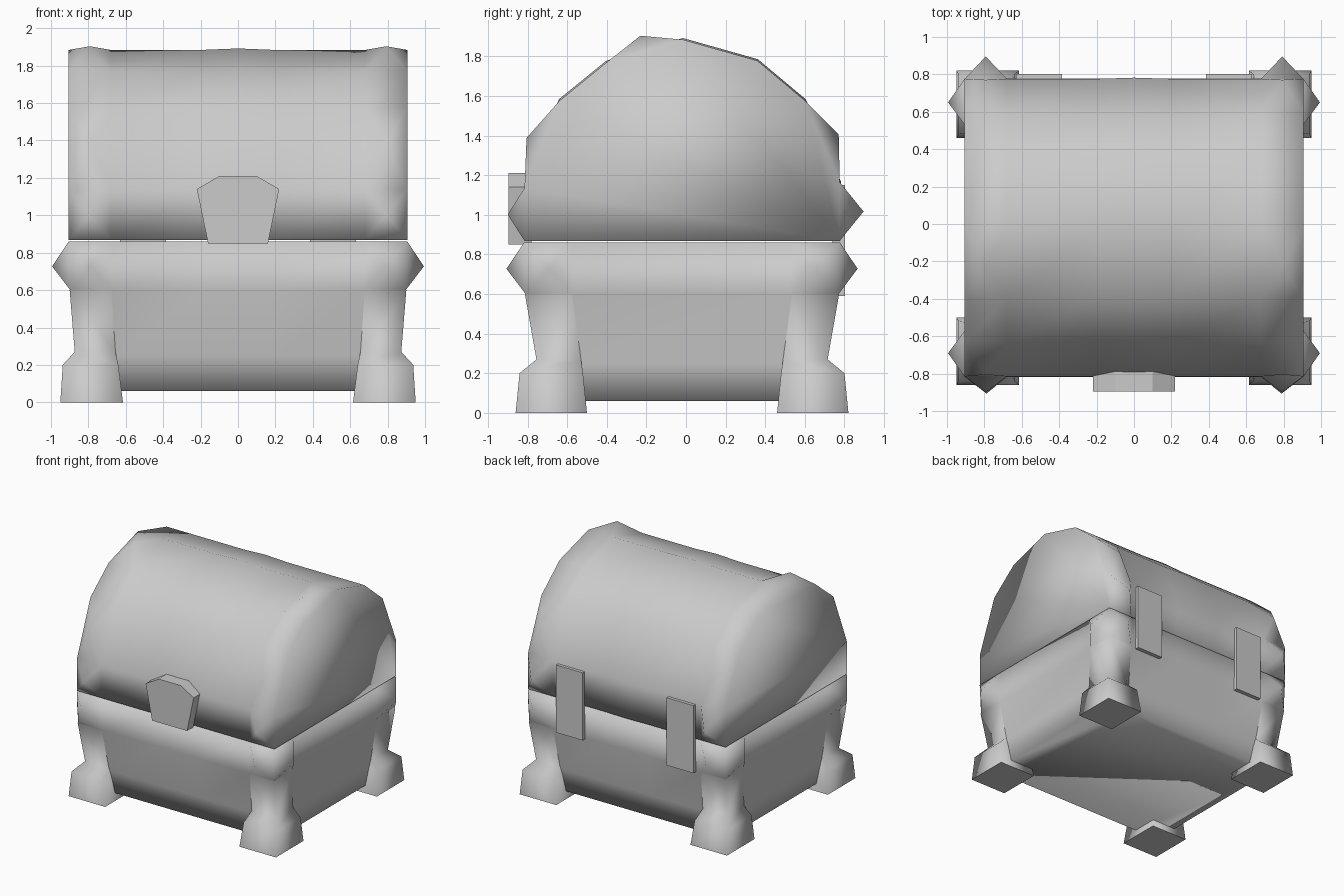
import bpy, bmesh

if "Cube" in bpy.data.objects:
    bpy.data.objects.remove(bpy.data.objects["Cube"])

grey = bpy.data.materials.new("plain grey")
grey.use_nodes = True
GREY = (0.6, 0.6, 0.6, 1)
grey.diffuse_color = GREY
grey.node_tree.nodes["Principled BSDF"].inputs["Base Color"].default_value = GREY

YC = -0.02  # depth centre of the chest


def finish(name, bm, smooth=True):
    for f in bm.faces:
        f.smooth = smooth and f.smooth
    mesh = bpy.data.meshes.new(name)
    bm.to_mesh(mesh)
    bm.free()
    mesh.materials.append(grey)
    ob = bpy.data.objects.new(name, mesh)
    bpy.context.collection.objects.link(ob)
    return ob


def loft(rings):
    """Skin closed rings; returns the mesh, the face grid and the rings of verts."""
    bm = bmesh.new()
    vs = [[bm.verts.new(p) for p in r] for r in rings]
    n = len(vs[0])
    grid = [[bm.faces.new((a[j], a[(j + 1) % n], b[(j + 1) % n], b[j]))
             for j in range(n)] for a, b in zip(vs, vs[1:])]
    for f in bm.faces:
        f.smooth = True
    return bm, grid, vs


def cap(bm, ring, smooth=True):
    f = bm.faces.new(ring)
    f.smooth = smooth


def stud(bm, face, height):
    """Raise a face into a low pyramid."""
    made = bmesh.ops.poke(bm, faces=[face], offset=height)
    for f in made["faces"]:
        f.smooth = True


def prism(name, outline, y0, y1):
    bm, _, vs = loft([[(x, y, z) for x, z in outline] for y in (y0, y1)])
    cap(bm, vs[0])
    cap(bm, vs[1])
    bmesh.ops.recalc_face_normals(bm, faces=bm.faces)
    return finish(name, bm, smooth=False)


# Chest body: flared box with corner studs on its upper band
def body_ring(z, hx, hy):
    xs = [t * hx for t in (-1, -0.75, -0.22, 0, 0.22, 0.75, 1)]
    ys = [-0.69 * hy, 0.69 * hy]
    pts = [(x, -hy) for x in xs] + [(hx, y) for y in ys]
    pts += [(x, hy) for x in reversed(xs)] + [(-hx, y) for y in reversed(ys)]
    return [(x, y + YC, z) for x, y in pts]


bm, grid, vs = loft([body_ring(*r) for r in (
    (0.06, 0.84, 0.70), (0.25, 0.87, 0.73), (0.60, 0.897, 0.79), (0.86, 0.905, 0.797))])
cap(bm, vs[0])
cap(bm, vs[-1])
bmesh.ops.recalc_face_normals(bm, faces=bm.faces)
for j in (0, 5, 6, 8, 9, 14, 15, 17):
    stud(bm, grid[2][j], 0.093)
finish("chest_body", bm)

# Lid: arched profile swept along x, studded near both ends
arch = [(-0.815, 0.868), (-0.815, 1.135), (-0.637, 1.577), (-0.40, 1.77), (-0.015, 1.884),
        (0.36, 1.778), (0.60, 1.577), (0.776, 1.165), (0.776, 0.868)]


def lid_ring(x):
    k = 1.008 if x == 0 else 1
    return [(x, y * k, 0.868 + (z - 0.868) * k) for y, z in arch]


bm, grid, vs = loft([lid_ring(x) for x in (-0.905, -0.68, -0.2, 0, 0.2, 0.68, 0.905)])
cap(bm, vs[0])
cap(bm, vs[-1])
bmesh.ops.recalc_face_normals(bm, faces=bm.faces)
for end in (grid[0], grid[-1]):
    for j, h in ((0, 0.085), (1, 0.085), (3, 0.08), (6, 0.09), (7, 0.12)):
        stud(bm, end[j], h)
finish("lid", bm)

# Feet: flared blocks that blend up into the body corners
foot_steps = ((0, 0.615, 0.95, 0.48, 0.84), (0.20, 0.64, 0.937, 0.50, 0.82),
              (0.27, 0.655, 0.873, 0.51, 0.735), (0.60, 0.678, 0.90, 0.555, 0.793))
for sx, side in ((1, "left"), (-1, "right")):
    for sy, place in ((-1, "front"), (1, "back")):
        bm, grid, vs = loft([[(sx * x, YC + sy * y, z) for x, y in
                              ((xi, yo), (xo, yo), (xo, yi), (xi, yi))]
                             for z, xi, xo, yi, yo in foot_steps])
        cap(bm, vs[0], smooth=False)
        bmesh.ops.recalc_face_normals(bm, faces=bm.faces)
        bmesh.ops.delete(bm, geom=grid[2][2:], context="FACES_ONLY")
        loose = [e for e in bm.edges if not e.link_faces]
        bmesh.ops.delete(bm, geom=loose, context="EDGES")
        finish(f"{place}_{side}_foot", bm)

# Latch plate on the front
half = [(0.16, 0.85), (0.22, 1.14), (0.10, 1.21)]
prism("latch", half + [(-x, z) for x, z in reversed(half)], -0.895, -0.78)

# Hinge straps on the back
for s, side in ((1, "left"), (-1, "right")):
    a, b = s * 0.385, s * 0.63
    prism(f"{side}_hinge", [(a, 0.59), (b, 0.59), (b, 1.15), (a, 1.15)], 0.74, 0.802)
